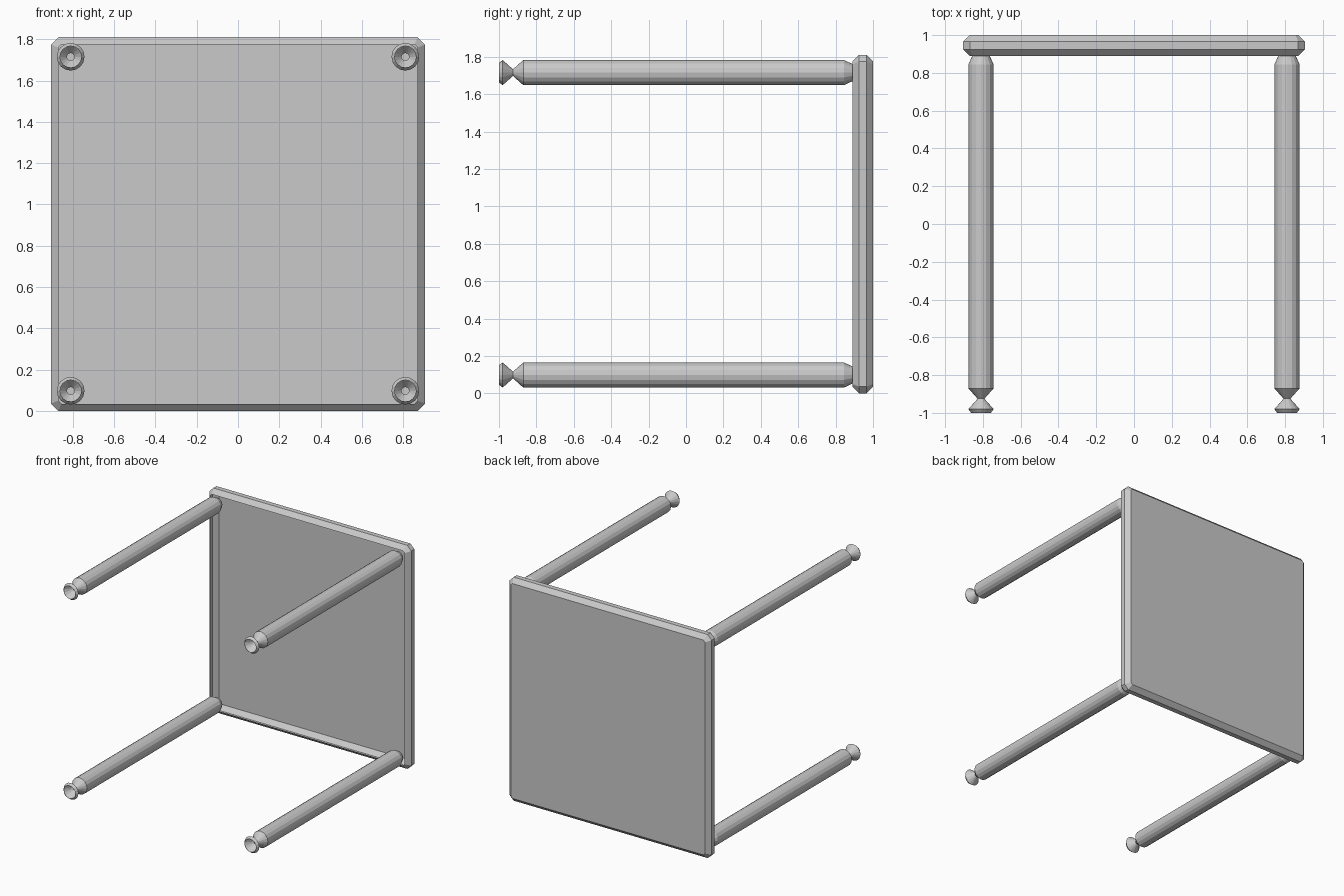
import bpy, bmesh, math

if "Cube" in bpy.data.objects:
    bpy.data.objects.remove(bpy.data.objects["Cube"])

grey = bpy.data.materials.new("light grey")
grey.diffuse_color = (0.59, 0.59, 0.59, 1)
grey.use_nodes = True
grey.node_tree.nodes["Principled BSDF"].inputs["Base Color"].default_value = grey.diffuse_color


def make_object(name, rings, cap_last=False):
    """Skin a list of equal-length point rings into an open shell."""
    bm = bmesh.new()
    loops = [[bm.verts.new(p) for p in ring] for ring in rings]
    for a, b in zip(loops, loops[1:]):
        for i in range(len(a)):
            j = (i + 1) % len(a)
            bm.faces.new((a[i], a[j], b[j], b[i]))
    if cap_last:
        bm.faces.new(loops[-1])
    bmesh.ops.recalc_face_normals(bm, faces=bm.faces)
    mesh = bpy.data.meshes.new(name)
    bm.to_mesh(mesh)
    bm.free()
    mesh.materials.append(grey)
    obj = bpy.data.objects.new(name, mesh)
    bpy.context.collection.objects.link(obj)
    return obj


def clipped_square(half, cut, y):
    """Square outline with clipped corners, centred at table-top height."""
    k = half - cut
    pts = [(half, -k), (half, k), (k, half), (-k, half),
           (-half, k), (-half, -k), (-k, -half), (k, -half)]
    return [(x, y, z + 0.905) for x, z in pts]


# Table top: chamfered tray on edge, hollow and open on the leg side
make_object("table_top", [clipped_square(0.87, 0.015, 0.89),
                          clipped_square(0.905, 0.036, 0.925),
                          clipped_square(0.905, 0.036, 0.965),
                          clipped_square(0.87, 0.015, 1.0)], cap_last=True)

# Hollow leg outline as (radius, y), from the open foot to the table top
profile = [(0.052, -1.0), (0.067, -0.98), (0.018, -0.925), (0.067, -0.87),
           (0.067, 0.845), (0.045, 0.892)]
SIDES = 16


def make_leg(name, x, z):
    angles = [math.tau * i / SIDES for i in range(SIDES)]
    make_object(name, [[(x + r * math.cos(a), y, z + r * math.sin(a))
                        for a in angles] for r, y in profile])


# Four legs, one near each corner
for side, x in (("left", -0.81), ("right", 0.81)):
    for level, z in (("lower", 0.098), ("upper", 1.715)):
        make_leg(f"{level}_{side}_leg", x, z)
